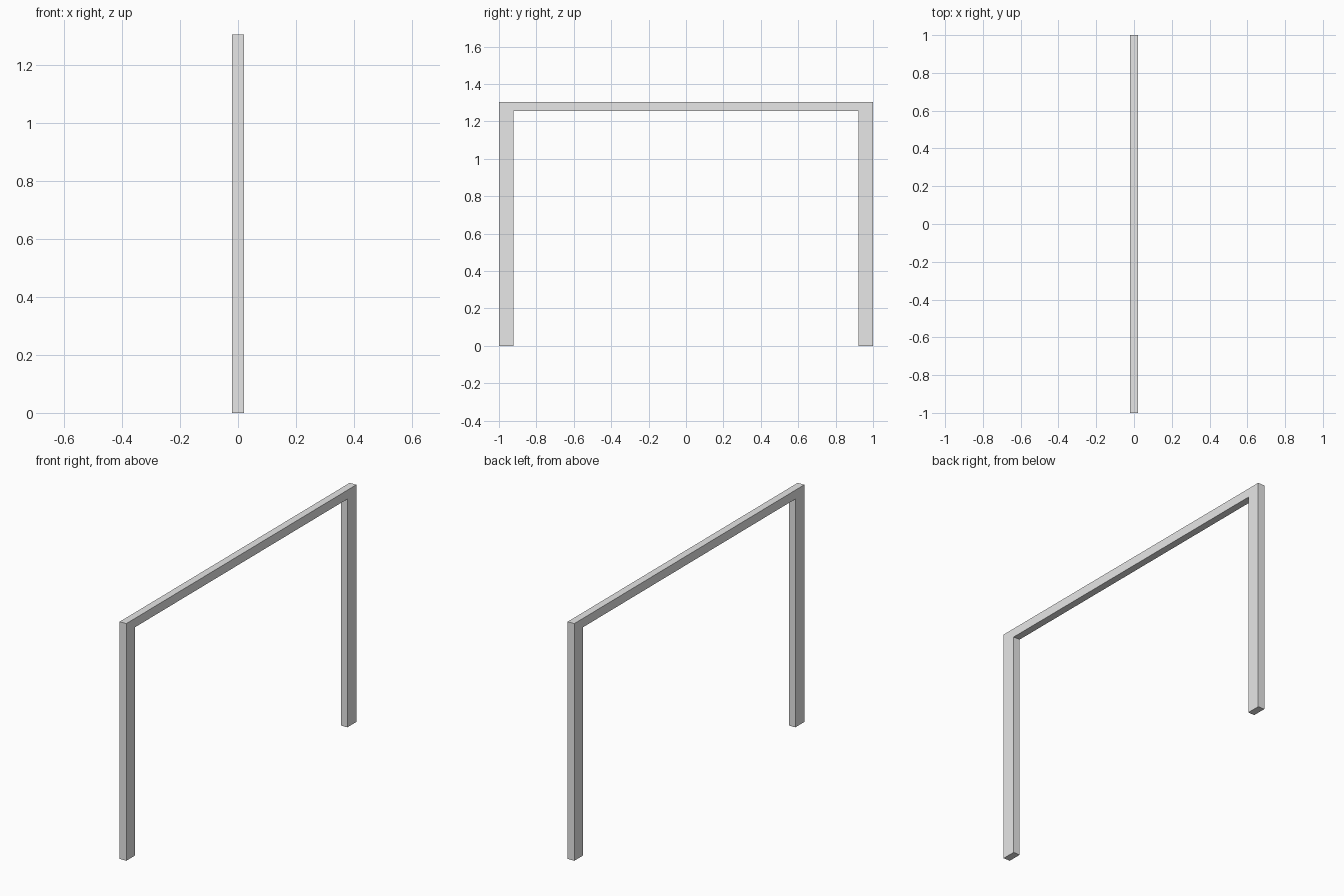
import bpy
import bmesh

if "Cube" in bpy.data.objects:
    bpy.data.objects.remove(bpy.data.objects["Cube"], do_unlink=True)

HALF_LENGTH = 1.0
HEIGHT = 1.305
DEPTH = 0.04
LEG_WIDTH = 0.078
BEAM_HEIGHT = 0.049

# Plain grey finish
grey = bpy.data.materials.new("light grey")
grey.use_nodes = True
colour = (0.8, 0.8, 0.8, 1)
grey.diffuse_color = colour
grey.node_tree.nodes["Principled BSDF"].inputs["Base Color"].default_value = colour

# Half of the portal outline, mirrored to the other leg
inner = HALF_LENGTH - LEG_WIDTH
underside = HEIGHT - BEAM_HEIGHT
half = [(inner, underside), (inner, 0), (HALF_LENGTH, 0), (HALF_LENGTH, HEIGHT)]
outline = half + [(-y, z) for y, z in reversed(half)]

# Portal frame: two legs and a top beam in one extruded piece
bm = bmesh.new()
face = bm.faces.new([bm.verts.new((-DEPTH / 2, y, z)) for y, z in outline])
extruded = bmesh.ops.extrude_face_region(bm, geom=[face])["geom"]
moved = [v for v in extruded if isinstance(v, bmesh.types.BMVert)]
bmesh.ops.translate(bm, verts=moved, vec=(DEPTH, 0, 0))
bmesh.ops.recalc_face_normals(bm, faces=bm.faces)
mesh = bpy.data.meshes.new("portal_frame")
bm.to_mesh(mesh)
bm.free()
mesh.materials.append(grey)
frame = bpy.data.objects.new("portal_frame", mesh)
bpy.context.collection.objects.link(frame)
